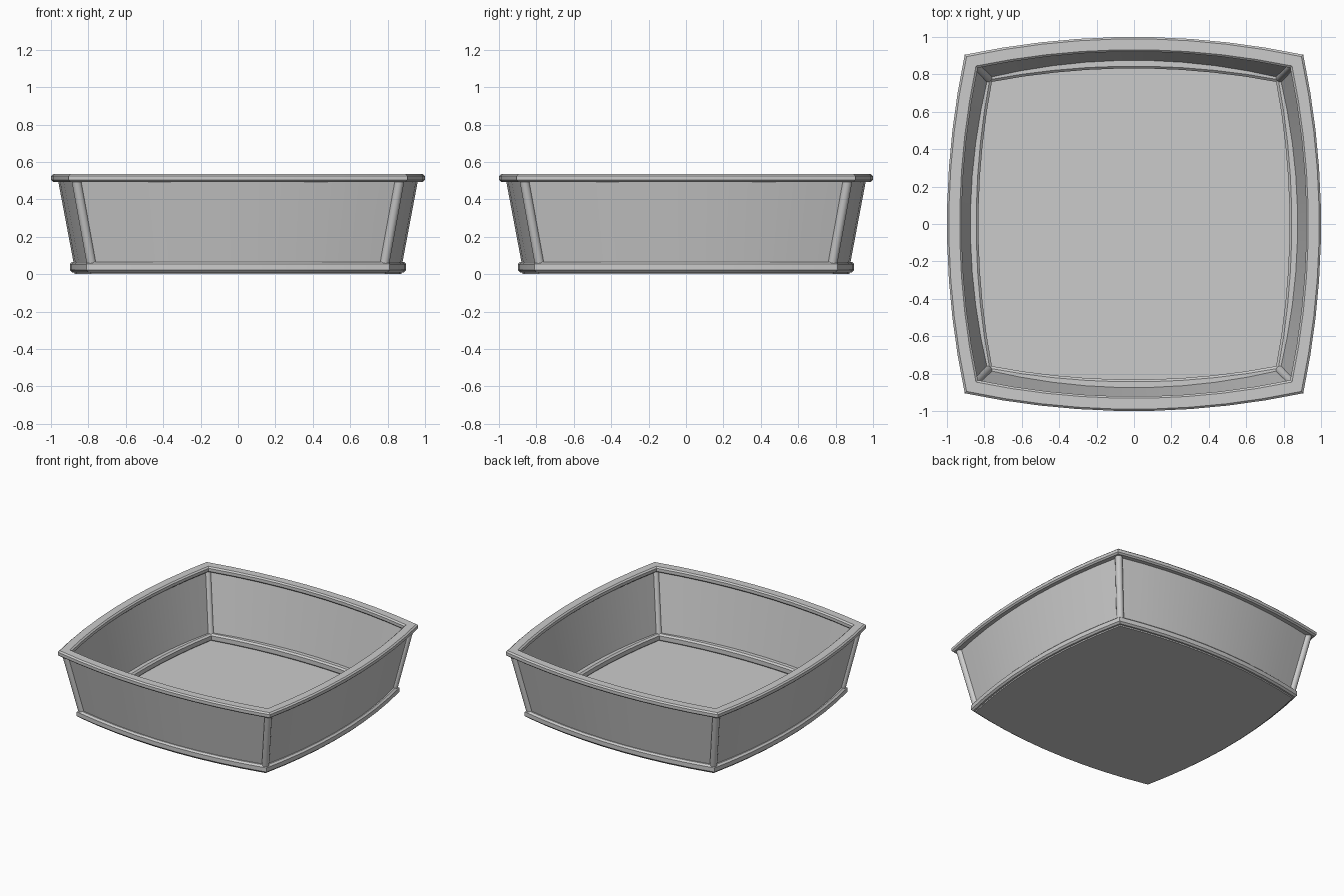
import bpy, bmesh, math
from mathutils import Vector

if "Cube" in bpy.data.objects:
    bpy.data.objects.remove(bpy.data.objects["Cube"])

SEG = 9  # segments along each bowed side


def ring(mid, corner, z):
    """Bowed square outline: mid = reach at side centre, corner = reach at corner."""
    pts = []
    for side in range(4):
        a = side * math.pi / 2
        for i in range(SEG):
            t = -1 + 2 * i / SEG
            x, y = corner * t, -(corner + (mid - corner) * (1 - t * t))
            pts.append(Vector((x * math.cos(a) - y * math.sin(a),
                               x * math.sin(a) + y * math.cos(a), z)))
    return pts


def finish(name, bm, angle=30):
    bmesh.ops.recalc_face_normals(bm, faces=bm.faces)
    me = bpy.data.meshes.new(name)
    bm.to_mesh(me)
    bm.free()
    ob = bpy.data.objects.new(name, me)
    bpy.context.collection.objects.link(ob)
    bpy.ops.object.select_all(action='DESELECT')
    ob.select_set(True)
    bpy.context.view_layer.objects.active = ob
    bpy.ops.object.shade_smooth_by_angle(angle=math.radians(angle))
    return ob


def frame(name, profile):
    """Sweep a closed (mid, corner, z) profile around the outline."""
    bm = bmesh.new()
    loops = [[bm.verts.new(p) for p in ring(*s)] for s in profile]
    n = 4 * SEG
    for k, a in enumerate(loops):
        b = loops[(k + 1) % len(loops)]
        for i in range(n):
            j = (i + 1) % n
            bm.faces.new((a[i], a[j], b[j], b[i]))
    return finish(name, bm)


def bar(mid_out, c_out, mid_in, c_in, z0, z1, ch):
    """Chamfered bar profile."""
    return [(mid_out - ch, c_out - ch, z0), (mid_out, c_out, z0 + ch),
            (mid_out, c_out, z1 - ch), (mid_out - ch, c_out - ch, z1),
            (mid_in + ch, c_in + ch, z1), (mid_in, c_in, z1 - ch),
            (mid_in, c_in, z0 + ch), (mid_in + ch, c_in + ch, z0)]


# Rims
frame("top_rim", bar(1.0, 0.905, 0.922, 0.835, 0.493, 0.536, 0.01))
frame("base_rim", bar(0.90, 0.81, 0.832, 0.76, 0.01, 0.066, 0.012))

# Thin flared walls
frame("walls", [(0.965, 0.868, 0.51), (0.878, 0.785, 0.05),
                (0.872, 0.779, 0.05), (0.959, 0.862, 0.51)])

# Floor panel
bm = bmesh.new()
bm.faces.new([bm.verts.new(p) for p in ring(0.875, 0.787, 0.0)])
geo = bmesh.ops.extrude_face_region(bm, geom=bm.faces[:])
bmesh.ops.translate(bm, vec=(0, 0, 0.012),
                    verts=[v for v in geo["geom"] if isinstance(v, bmesh.types.BMVert)])
finish("floor", bm)

# Leaning corner posts
for sx, sy, label in ((-1, -1, "front_left"), (1, -1, "front_right"),
                      (-1, 1, "back_left"), (1, 1, "back_right")):
    lo = Vector((0.782 * sx, 0.782 * sy, 0.05))
    hi = Vector((0.865 * sx, 0.865 * sy, 0.505))
    bm = bmesh.new()
    bmesh.ops.create_cone(bm, cap_ends=True, segments=12, radius1=0.026,
                          radius2=0.026, depth=(hi - lo).length)
    rot = (hi - lo).to_track_quat('Z', 'Y').to_matrix()
    bmesh.ops.rotate(bm, matrix=rot, verts=bm.verts)
    bmesh.ops.translate(bm, vec=(lo + hi) / 2, verts=bm.verts)
    finish(label + "_post", bm, 40)
